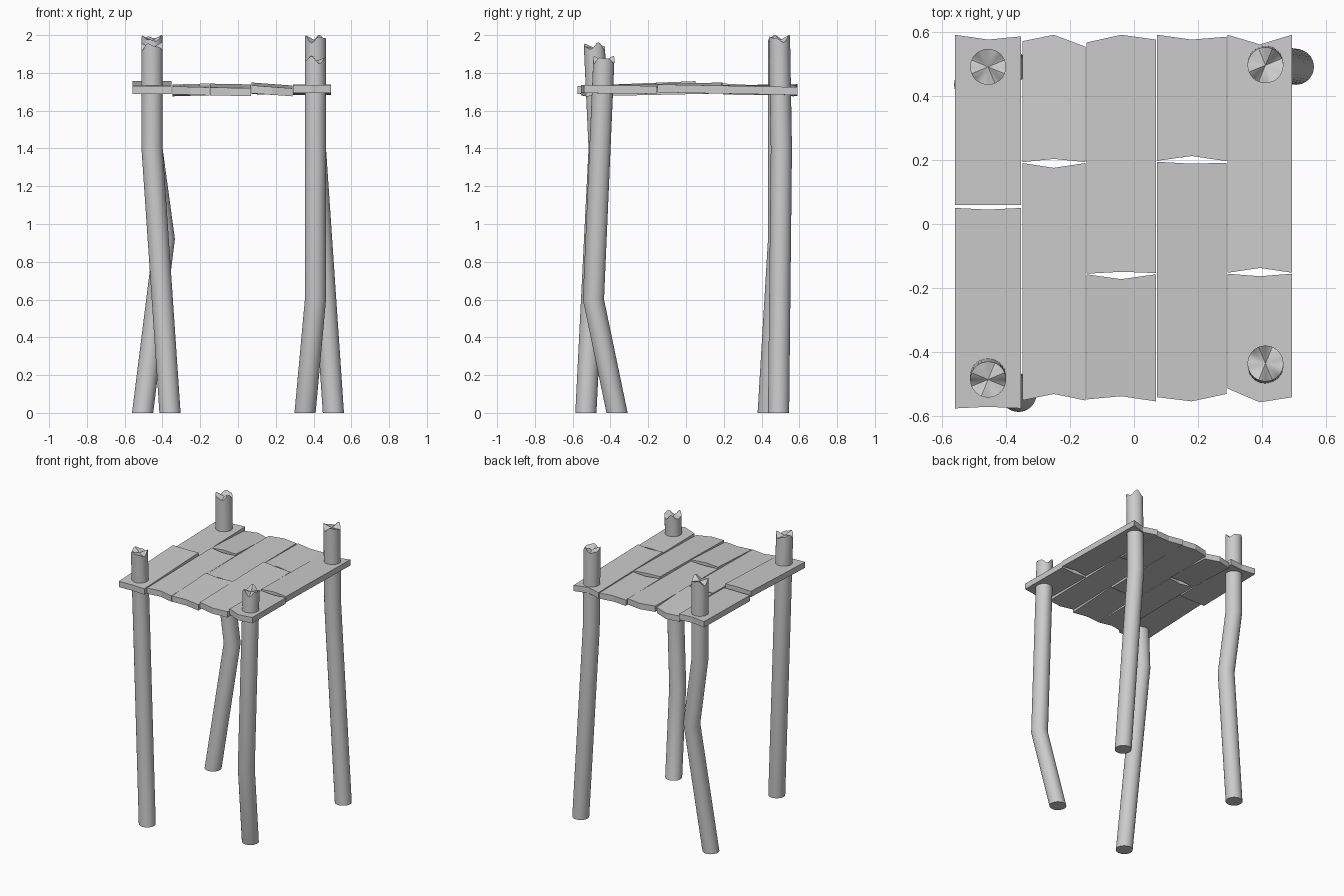
import bpy
import bmesh
import math

cube = bpy.data.objects.get("Cube")
if cube:
    bpy.data.objects.remove(cube, do_unlink=True)

# One weathered grey for every part
grey = bpy.data.materials.new("weathered_grey")
grey.use_nodes = True
colour = (0.6, 0.6, 0.6, 1)
grey.diffuse_color = colour
grey.node_tree.nodes["Principled BSDF"].inputs["Base Color"].default_value = colour

POST_RADIUS = 0.056
POST_SIDES = 32
PLANK_THICKNESS = 0.042
PLANK_GAP = 0.002


def finish(bm, name, smooth=False):
    """Turn a bmesh into a named, coloured object."""
    bmesh.ops.recalc_face_normals(bm, faces=bm.faces)
    mesh = bpy.data.meshes.new(name)
    bm.to_mesh(mesh)
    bm.free()
    mesh.materials.append(grey)
    obj = bpy.data.objects.new(name, mesh)
    bpy.context.collection.objects.link(obj)
    if smooth:
        bpy.ops.object.select_all(action="DESELECT")
        obj.select_set(True)
        bpy.context.view_layer.objects.active = obj
        bpy.ops.object.shade_smooth_by_angle(angle=math.radians(30))
    return obj


def make_post(name, path, phase):
    """Crooked round post through the path points, with a broken top."""
    bm = bmesh.new()
    rings = []
    for level, (x, y, z) in enumerate(path):
        ring = []
        for i in range(POST_SIDES):
            a = math.tau * i / POST_SIDES
            rough = 0
            if level == len(path) - 1:
                rough = 0.014 * math.sin(3 * a + phase) + 0.008 * math.sin(5 * a - phase)
            ring.append(bm.verts.new((x + POST_RADIUS * math.cos(a),
                                      y + POST_RADIUS * math.sin(a), z + rough)))
        rings.append(ring)
    for low, high in zip(rings, rings[1:]):
        for i in range(POST_SIDES):
            j = (i + 1) % POST_SIDES
            bm.faces.new((low[i], low[j], high[j], high[i]))
    # flat foot and a fan of splinters on top
    bm.faces.new(rings[0])
    x, y, z = path[-1]
    centre = bm.verts.new((x, y, z - 0.008))
    for i in range(POST_SIDES):
        bm.faces.new((rings[-1][i], rings[-1][(i + 1) % POST_SIDES], centre))
    finish(bm, name, smooth=True)


def make_plank(name, x0, x1, front, back, z_front, z_back, roll):
    """Board with ragged three-point ends, tilted along and across."""
    x0, x1 = x0 + PLANK_GAP, x1 - PLANK_GAP
    xs = (x0, (x0 + x1) / 2, x1)
    outline = [(i, front[i], z_front) for i in range(3)]
    outline += [(i, back[i], z_back) for i in (2, 1, 0)]
    bm = bmesh.new()
    layers = []
    for side in (-0.5, 0.5):
        layers.append([bm.verts.new((xs[i], y, z + roll * (i - 1) + side * PLANK_THICKNESS))
                       for i, y, z in outline])
    bottom, top = layers
    for ring in layers:
        bm.faces.new((ring[0], ring[1], ring[4], ring[5]))
        bm.faces.new((ring[1], ring[2], ring[3], ring[4]))
    for i in range(6):
        j = (i + 1) % 6
        bm.faces.new((bottom[i], bottom[j], top[j], top[i]))
    finish(bm, name)


# Posts: foot, bend, top
make_post("front_right_post",
          [(-0.36, -0.53, 0), (-0.455, -0.46, 1.4), (-0.455, -0.485, 1.94)], 0.4)
make_post("front_left_post",
          [(0.355, -0.365, 0), (0.41, -0.49, 0.6), (0.41, -0.435, 1.87)], 1.7)
make_post("back_right_post",
          [(-0.505, 0.435, 0), (-0.39, 0.49, 0.92), (-0.455, 0.49, 1.4), (-0.455, 0.49, 1.98)], 2.9)
make_post("back_left_post",
          [(0.505, 0.49, 0), (0.41, 0.505, 1.4), (0.41, 0.495, 1.98)], 4.1)

# Planks by column: x edges, then for the front and back board
# the ragged front end, ragged back end, end heights and roll
columns = [
    (-0.56, -0.35,
     ((-0.575, -0.57, -0.575), (0.05, 0.045, 0.05), 1.71, 1.735, 0),
     ((0.06, 0.06, 0.06), (0.59, 0.575, 0.585), 1.71, 1.72, 0)),
    (-0.35, -0.15,
     ((-0.55, -0.53, -0.55), (0.19, 0.175, 0.19), 1.705, 1.715, -0.003),
     ((0.193, 0.203, 0.193), (0.57, 0.59, 0.553), 1.72, 1.7, 0.003)),
    (-0.15, 0.07,
     ((-0.547, -0.537, -0.553), (-0.157, -0.172, -0.157), 1.7, 1.72, -0.002),
     ((-0.155, -0.149, -0.153), (0.566, 0.59, 0.575), 1.71, 1.715, 0)),
    (0.07, 0.29,
     ((-0.54, -0.553, -0.53), (0.194, 0.188, 0.191), 1.705, 1.72, -0.008),
     ((0.197, 0.212, 0.196), (0.59, 0.575, 0.584), 1.71, 1.705, -0.004)),
    (0.29, 0.495,
     ((-0.513, -0.556, -0.54), (-0.155, -0.163, -0.155), 1.714, 1.71, 0),
     ((-0.152, -0.137, -0.152), (0.59, 0.56, 0.59), 1.718, 1.704, 0)),
]
for number, (x0, x1, front_board, back_board) in enumerate(columns, 1):
    make_plank(f"front_plank_{number}", x0, x1, *front_board)
    make_plank(f"back_plank_{number}", x0, x1, *back_board)
